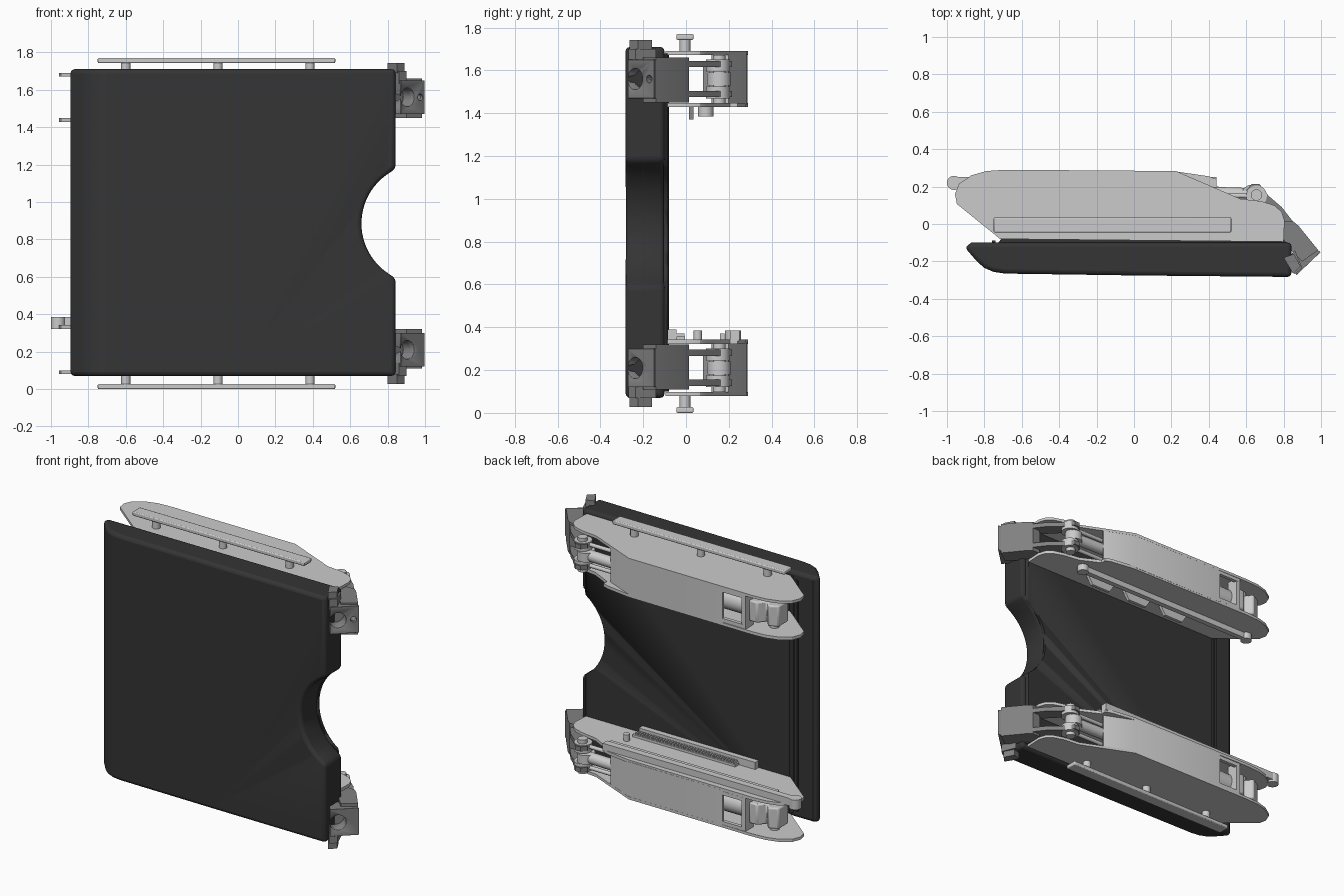
import bpy, bmesh, math
from mathutils import Vector

if "Cube" in bpy.data.objects:
    bpy.data.objects.remove(bpy.data.objects["Cube"])

H = 1.77  # total height, the arms mirror about half of it


def material(name, value):
    m = bpy.data.materials.new(name)
    m.diffuse_color = (value, value, value, 1)
    m.use_nodes = True
    m.node_tree.nodes["Principled BSDF"].inputs["Base Color"].default_value = m.diffuse_color
    return m


DARK = material("dark_panel", 0.035)
MID = material("hinge_grey", 0.22)


def finish(name, bm, mat=None, bevel=0, segments=2, cutters=(), smooth=True):
    bmesh.ops.recalc_face_normals(bm, faces=bm.faces[:])
    me = bpy.data.meshes.new(name)
    bm.to_mesh(me)
    bm.free()
    ob = bpy.data.objects.new(name, me)
    bpy.context.collection.objects.link(ob)
    if mat:
        me.materials.append(mat)
    for c in cutters:
        mod = ob.modifiers.new("cut", 'BOOLEAN')
        mod.object = c
        mod.operation = 'DIFFERENCE'
        mod.solver = 'EXACT'
    if bevel:
        mod = ob.modifiers.new("bevel", 'BEVEL')
        mod.width = bevel
        mod.segments = segments
        mod.limit_method = 'ANGLE'
        mod.angle_limit = math.radians(50)
    if smooth:
        bpy.ops.object.select_all(action='DESELECT')
        ob.select_set(True)
        bpy.context.view_layer.objects.active = ob
        bpy.ops.object.shade_smooth_by_angle(angle=math.radians(30))
    return ob


def prism(name, pts, a, b, axis='z', **kw):
    """Extrude a closed outline from a to b along z (xy outline) or y (xz outline)."""
    bm = bmesh.new()
    put = (lambda p, t: (p[0], p[1], t)) if axis == 'z' else (lambda p, t: (p[0], t, p[1]))
    lo = [bm.verts.new(put(p, a)) for p in pts]
    hi = [bm.verts.new(put(p, b)) for p in pts]
    bm.faces.new(lo)
    bm.faces.new(hi)
    for i in range(len(pts)):
        j = (i + 1) % len(pts)
        bm.faces.new((lo[i], lo[j], hi[j], hi[i]))
    return finish(name, bm, **kw)


def box(name, x, y, z, **kw):
    return prism(name, [(x[0], y[0]), (x[1], y[0]), (x[1], y[1]), (x[0], y[1])], z[0], z[1], **kw)


def rod(name, p, q, r, **kw):
    p, q = Vector(p), Vector(q)
    bm = bmesh.new()
    bmesh.ops.create_cone(bm, cap_ends=True, segments=24, radius1=r, radius2=r, depth=(q - p).length)
    rot = (q - p).to_track_quat('Z', 'Y').to_matrix().to_4x4()
    rot.translation = (p + q) / 2
    bm.transform(rot)
    return finish(name, bm, **kw)


def hide(ob):
    ob.hide_render = True
    ob.hide_viewport = True
    ob.display_type = 'WIRE'
    return ob


# Panel with a curved notch in its right edge
arc = [(0.98 + 0.32 * math.cos(t), H / 2 + 0.32 * math.sin(t))
       for t in (math.radians(124 + 112 * i / 24) for i in range(25))]
notch = hide(prism("notch_cutter", [(1.1, 1.19), (0.86, 1.19)] + arc + [(0.86, 0.58), (1.1, 0.58)],
                   -0.5, 0.3, axis='y'))
prism("main_panel", [(-0.905, -0.125), (-0.87, -0.1), (0.842, -0.1), (0.842, -0.283), (0.0, -0.275),
                     (-0.69, -0.265), (-0.75, -0.256), (-0.80, -0.235), (-0.84, -0.2)],
      0.07, 1.71, mat=DARK, cutters=[notch], bevel=0.022, segments=3)
prism("panel_backing", [(-0.73, -0.105), (-0.71, -0.08), (0.80, -0.085), (0.82, -0.105)],
      0.1, 1.68, mat=DARK, cutters=[notch])
box("panel_fold_strip", (-0.76, -0.74), (-0.105, -0.088), (0.12, 1.66), mat=DARK)

# Plate outlines seen from above
TAIL = [(0.80, -0.095), (-0.716, -0.08), (-0.947, 0.107), (-0.957, 0.16), (-0.935, 0.215),
        (-0.87, 0.26), (-0.79, 0.283), (-0.69, 0.29)]
OUTER = TAIL + [(0.225, 0.283), (0.57, 0.134), (0.68, 0.122), (0.75, 0.1), (0.79, 0.065), (0.805, 0.02)]
INNER = TAIL + [(0.23, 0.28), (0.40, 0.255), (0.44, 0.24), (0.44, 0.205), (0.57, 0.14),
                (0.68, 0.122), (0.75, 0.1), (0.79, 0.065), (0.805, 0.02)]


def build_arm(tag, m):
    """One hinge arm; heights are those of the upper arm, m maps them to the real ones."""
    def P(name, pts, a, b, **kw):
        return prism(f"{tag}_{name}", pts, m(a), m(b), **kw)

    def B(name, x, y, z, **kw):
        return box(f"{tag}_{name}", x, y, (m(z[0]), m(z[1])), **kw)

    def R(name, p, q, r, **kw):
        return rod(f"{tag}_{name}", (p[0], p[1], m(p[2])), (q[0], q[1], m(q[2])), r, **kw)

    # Outer and inner plates with the back cover
    P("outer_plate", OUTER, 1.672, 1.69)
    P("inner_plate", INNER, 1.428, 1.448)
    P("back_cover", [(-0.47, 0.288), (0.225, 0.282), (0.42, 0.198), (0.41, 0.18), (0.22, 0.26), (-0.47, 0.268)],
      1.44, 1.68)
    B("cover_post", (-0.64, -0.61), (0.2, 0.285), (1.44, 1.68))
    for z in (1.45, 1.65):
        B("cover_bridge", (-0.62, -0.46), (0.262, 0.286), (z, z + 0.025))

    # Outside guide bar on three pins
    B("guide_bar", (-0.75, 0.52), (-0.045, 0.035), (1.743, 1.77), bevel=0.006)
    for x in (-0.6, -0.107, 0.385):
        R("guide_pin", (x, -0.005, 1.685), (x, -0.005, 1.75), 0.025)

    # Piston, tie rods and rear yoke
    R("piston_body", (-0.66, 0.17, 1.56), (0.24, 0.17, 1.56), 0.07)
    R("piston_rod", (0.2, 0.17, 1.56), (0.66, 0.155, 1.56), 0.036)
    for z in (1.49, 1.63):
        R("tie_rod", (-0.5, 0.16, z), (0.66, 0.15, z), 0.013)
    P("rear_yoke", [(-0.64, 0.10), (-0.64, 0.25), (-0.70, 0.25), (-0.74, 0.2), (-0.78, 0.25),
                    (-0.84, 0.22), (-0.84, 0.12), (-0.76, 0.08)], 1.49, 1.63, bevel=0.01)
    R("rear_pin", (-0.76, 0.15, 1.44), (-0.76, 0.15, 1.68), 0.03)

    # Front pivot and fork leading to the hinge
    R("pivot_pin", (0.655, 0.155, 1.445), (0.655, 0.155, 1.672), 0.03)
    for a, b in ((1.47, 1.525), (1.595, 1.65)):
        R("pivot_collar", (0.655, 0.15, a), (0.655, 0.15, b), 0.056)
    R("piston_eye", (0.63, 0.155, 1.53), (0.63, 0.155, 1.59), 0.055)
    for z in (1.475, 1.615):
        P("fork_leaf", [(0.60, 0.18), (0.63, 0.215), (0.67, 0.215), (0.72, 0.15), (0.79, 0.09),
                        (0.86, 0.0), (0.80, -0.06), (0.72, 0.03), (0.66, 0.09)], z, z + 0.03, mat=MID)

    # Corner hinge with bored front face
    n = Vector((0.692, -0.722, 0))
    bores = []
    for x, y, r in ((0.903, -0.235, 0.05), (0.973, -0.17, 0.018)):
        p, q = Vector((x, y, 1.56)) - n * 0.08, Vector((x, y, 1.56)) + n * 0.08
        bores.append(hide(R("bore_cutter", p, q, r)))
    P("hinge_arm", [(0.76, -0.01), (0.80, 0.015), (0.85, 0.015), (0.88, -0.01), (0.985, -0.14),
                    (0.90, -0.2), (0.80, -0.1)], 1.45, 1.66, mat=MID, cutters=bores)
    P("hinge_block", [(0.998, -0.15), (0.87, -0.272), (0.81, -0.2), (0.90, -0.09)], 1.47, 1.65,
      mat=MID, cutters=bores, bevel=0.012, segments=1)
    P("hinge_shoulder", [(0.90, -0.235), (0.86, -0.268), (0.81, -0.2), (0.86, -0.14)], 1.63, 1.70, mat=MID)
    P("hinge_tab", [(0.80, -0.18), (0.85, -0.265), (0.89, -0.225), (0.855, -0.16)], 1.69, 1.742, mat=MID)


upper = lambda z: z
lower = lambda z: H - z
build_arm("upper", upper)
build_arm("lower", lower)

# Lower arm: toothed rack, back slide rail with round hooked end
box("rack_bar", (-0.48, 0.38), (-0.1, -0.045), (0.34, 0.39))
box("rack_base", (-0.36, 0.4), (-0.045, -0.005), (0.34, 0.358))
for i in range(36):
    x = -0.35 + i * 0.0205
    box("rack_tooth", (x, x + 0.01), (-0.045, -0.008), (0.355, 0.372), smooth=False)
box("lower_slide_rail", (-0.96, 0.44), (0.205, 0.25), (0.335, 0.385))
box("lower_slide_track", (-0.8, 0.44), (0.16, 0.18), (0.335, 0.37))
rod("lower_slide_hook", (-0.962, 0.22, 0.32), (-0.962, 0.22, 0.385), 0.038)
rod("lower_stop_pin", (0.4, 0.055, 0.33), (0.4, 0.055, 0.385), 0.02)

# Upper arm: underside slide rail with knobs and trapezoid clips
box("upper_slide_rail", (-0.85, 0.5), (0.075, 0.11), (1.39, 1.432))
for x in (-0.85, 0.5):
    rod("upper_slide_knob", (x, 0.092, 1.385), (x, 0.092, 1.432), 0.036)
for x in (-0.3, 0.0, 0.3):
    prism("upper_clip", [(x - 0.11, 1.432), (x + 0.11, 1.432), (x + 0.07, 1.37), (x - 0.07, 1.37)],
          0.015, 0.035, axis='y')
